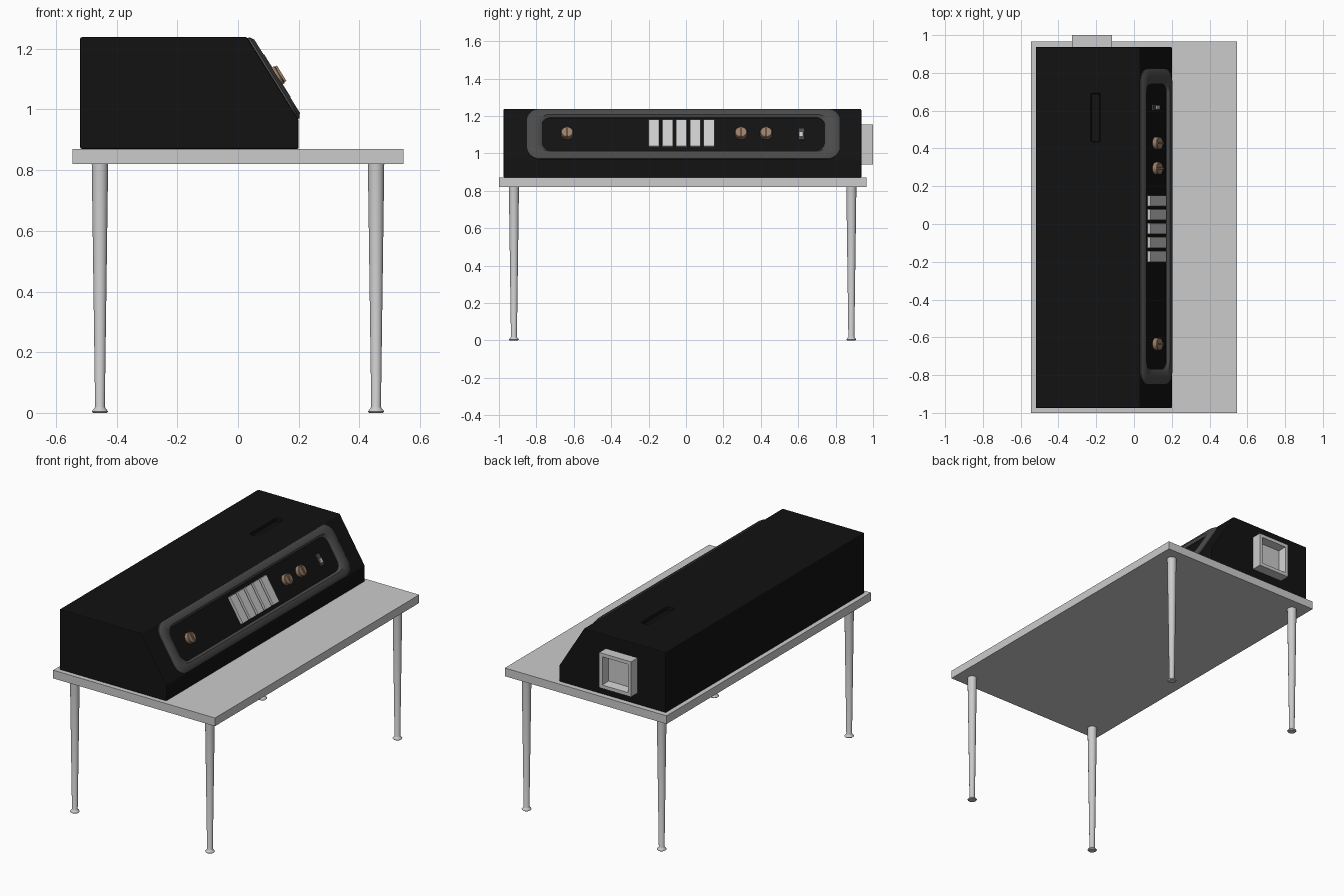
import bpy, bmesh, math
from mathutils import Matrix, Vector

if "Cube" in bpy.data.objects:
    bpy.data.objects.remove(bpy.data.objects["Cube"])


def material(name, rgb):
    m = bpy.data.materials.new(name)
    m.diffuse_color = (*rgb, 1)
    m.use_nodes = True
    m.node_tree.nodes["Principled BSDF"].inputs["Base Color"].default_value = m.diffuse_color
    return m


BLACK = material("black", (0.006, 0.006, 0.006))
DARK = material("dark_grey", (0.07, 0.07, 0.07))
BROWN = material("bronze", (0.32, 0.21, 0.14))


def finish(name, bm, mat=None, matrix=None, bevel=0, smooth=False):
    bmesh.ops.recalc_face_normals(bm, faces=bm.faces)
    me = bpy.data.meshes.new(name)
    bm.to_mesh(me)
    bm.free()
    ob = bpy.data.objects.new(name, me)
    bpy.context.collection.objects.link(ob)
    if matrix:
        ob.matrix_world = matrix
    if mat:
        me.materials.append(mat)
    if bevel:
        b = ob.modifiers.new("bevel", 'BEVEL')
        b.width, b.segments = bevel, 2
    if smooth:
        bpy.ops.object.select_all(action='DESELECT')
        ob.select_set(True)
        bpy.context.view_layer.objects.active = ob
        bpy.ops.object.shade_smooth_by_angle(angle=math.radians(35))
    return ob


def box(name, lo, hi, mat=None, matrix=None, bevel=0):
    lo, hi = Vector(lo), Vector(hi)
    bm = bmesh.new()
    bmesh.ops.create_cube(bm, size=1, matrix=Matrix.Translation((lo + hi) / 2)
                          @ Matrix.Diagonal((*(hi - lo), 1)))
    return finish(name, bm, mat, matrix, bevel)


def loft(name, loops, closed=False, mat=None, matrix=None, smooth=True, bevel=0):
    """Bridge matching point loops; capped at both ends unless closed into a ring."""
    bm = bmesh.new()
    rings = [[bm.verts.new(p) for p in loop] for loop in loops]
    n = len(rings[0])
    for a, b in zip(rings, rings[1:] + (rings[:1] if closed else [])):
        for i in range(n):
            j = (i + 1) % n
            bm.faces.new((a[i], a[j], b[j], b[i]))
    if not closed:
        bm.faces.new(rings[0])
        bm.faces.new(rings[-1])
    return finish(name, bm, mat, matrix, bevel, smooth)


def circle(r, z, n=24):
    return [(r * math.cos(2 * math.pi * i / n), r * math.sin(2 * math.pi * i / n), z)
            for i in range(n)]


def round_rect(w, h, r, z, seg=6):
    pts = []
    for k, (sx, sy) in enumerate(((1, 1), (-1, 1), (-1, -1), (1, -1))):
        for i in range(seg + 1):
            a = math.pi / 2 * (k + i / seg)
            pts.append((sx * (w - r) + r * math.cos(a), sy * (h - r) + r * math.sin(a), z))
    return pts


# Table top and tapered legs with small feet
box("table_top", (-0.545, -1, 0.82), (0.545, 0.965, 0.87))
leg_profile = [(0.022, 0), (0.027, 0.005), (0.018, 0.016), (0.016, 0.02), (0.027, 0.82)]
for x in (-0.455, 0.455):
    for y in (-0.92, 0.884):
        loft("table_leg", [circle(r, z) for r, z in leg_profile],
             matrix=Matrix.Translation((x, y, 0)))

# Console body with sloping control side
profile = [(-0.52, 0.87), (0.2, 0.87), (0.2, 0.965), (0.03, 1.238), (-0.52, 1.238)]
body = loft("console_body", [[(x, y, z) for x, z in profile] for y in (-0.975, 0.937)],
            mat=BLACK, smooth=False)

# Slot cut in the top of the body
cutter = box("slot_cutter", (-0.227, 0.435, 1.215), (-0.18, 0.69, 1.3))
cutter.hide_render = True
cutter.hide_set(True)
cut = body.modifiers.new("slot", 'BOOLEAN')
cut.object, cut.operation, cut.solver = cutter, 'DIFFERENCE', 'EXACT'
bev = body.modifiers.new("bevel", 'BEVEL')
bev.width, bev.segments = 0.005, 2

# Frame of the sloping side: local x runs along the console, local z points out
up = Vector((-0.17, 0, 0.273)).normalized()
along = Vector((0, 1, 0))
out = along.cross(up)
slope = Matrix((along, up, out)).transposed().to_4x4()
slope.translation = (0.115, 0, 1.1015)

# Bezel around the control panel
ring = [(0.836, 0.157, 0.07, -0.004), (0.836, 0.157, 0.07, 0.006),
        (0.818, 0.142, 0.06, 0.016), (0.775, 0.116, 0.06, 0.016),
        (0.757, 0.104, 0.05, 0.004), (0.757, 0.104, 0.05, -0.004)]
loft("panel_bezel", [round_rect(*p) for p in ring], closed=True, mat=DARK,
     matrix=slope @ Matrix.Translation((-0.014, 0, 0)))

# Push keys
for i in range(5):
    y = -0.172 + i * 0.0737
    box("push_key", (y - 0.029, -0.083, -0.004), (y + 0.029, 0.083, 0.018),
        matrix=slope, bevel=0.002)

# Knobs with a grip ridge
for y in (-0.636, 0.294, 0.428):
    m = slope @ Matrix.Translation((y, 0, 0))
    loft("knob", [circle(0.033, -0.004), circle(0.033, 0.024), circle(0.030, 0.027)],
         mat=BROWN, matrix=m)
    box("knob_grip", (-0.005, -0.03, 0.02), (0.005, 0.03, 0.034), BROWN, m)

# Toggle switch
m = slope @ Matrix.Translation((0.617, 0, 0))
box("switch_plate", (-0.016, -0.035, -0.004), (0.016, 0.035, 0.007), DARK, m)
box("switch_toggle", (-0.01, -0.022, 0.004), (0.01, 0.006, 0.015), None, m, 0.002)

# Open square vent on the far end
face = Matrix.Translation((-0.2225, 0.93, 1.0475)) @ Matrix.Rotation(-math.pi / 2, 4, 'X')
vent = [(0.107, 0), (0.107, 0.07), (0.086, 0.07), (0.078, 0.02)]
loft("end_vent", [[(sx * r, sy * r, z) for sx, sy in ((1, 1), (-1, 1), (-1, -1), (1, -1))]
                  for r, z in vent], matrix=face, smooth=False)
